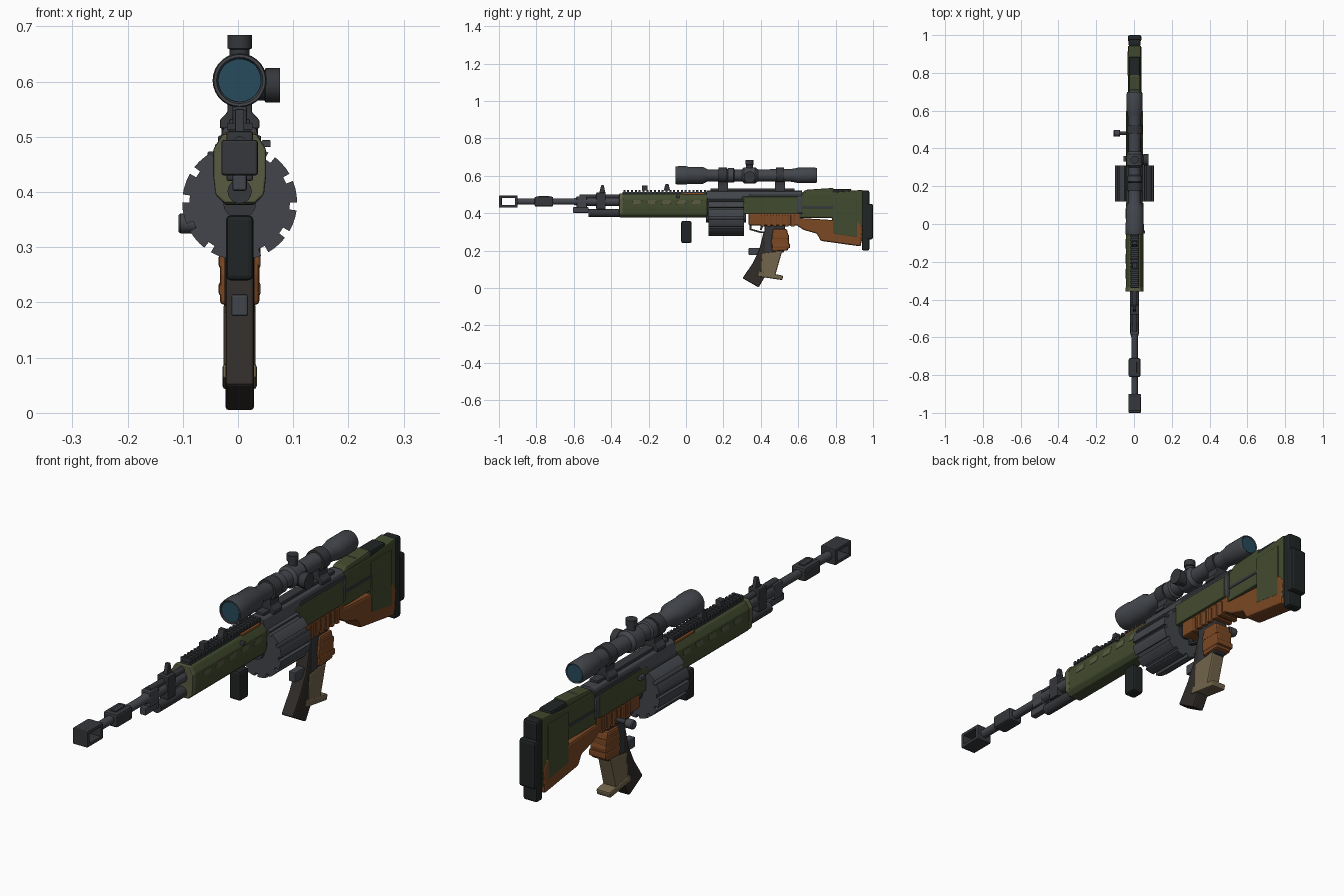
import bpy, bmesh, math
from mathutils import Vector, Matrix

CX = 0.003  # the weapon's centre plane


def mat(name, c):
    m = bpy.data.materials.new(name)
    m.diffuse_color = (*c, 1)
    return m


STEEL = mat("steel", (0.055, 0.06, 0.07))
DARK = mat("dark_steel", (0.035, 0.038, 0.043))
BLACK = mat("rubber", (0.015, 0.018, 0.018))
BROWN = mat("dark_brown", (0.03, 0.025, 0.022))
GREEN = mat("green", (0.055, 0.07, 0.028))
OLIVE = mat("olive", (0.1, 0.105, 0.055))
WOOD = mat("wood", (0.2, 0.065, 0.018))
TAN = mat("tan", (0.17, 0.13, 0.07))
GLASS = mat("glass", (0.02, 0.07, 0.11))


def finish(name, bm, m, bevel=0, smooth=False):
    bmesh.ops.recalc_face_normals(bm, faces=bm.faces)
    me = bpy.data.meshes.new(name)
    bm.to_mesh(me)
    bm.free()
    ob = bpy.data.objects.new(name, me)
    bpy.context.collection.objects.link(ob)
    me.materials.append(m)
    if bevel:
        b = ob.modifiers.new("bevel", "BEVEL")
        b.width, b.segments, b.limit_method = bevel, 2, "ANGLE"
    if smooth:
        bpy.ops.object.select_all(action="DESELECT")
        ob.select_set(True)
        bpy.context.view_layer.objects.active = ob
        bpy.ops.object.shade_smooth_by_angle(angle=math.radians(35))
    return ob


def prism(name, pts3, vec, m, bevel=0):
    bm = bmesh.new()
    f = bm.faces.new([bm.verts.new(p) for p in pts3])
    r = bmesh.ops.extrude_face_region(bm, geom=[f])
    bmesh.ops.translate(bm, vec=vec, verts=[v for v in r["geom"] if isinstance(v, bmesh.types.BMVert)])
    return finish(name, bm, m, bevel)


def side(name, pts, hw, m, bevel=0.004, x=0):
    """Side profile (y, z) extruded across x."""
    return prism(name, [(CX + x - hw, y, z) for y, z in pts], (2 * hw, 0, 0), m, bevel)


def section(name, pts, y0, y1, m, bevel=0.003):
    """Half cross-section (x, z), mirrored and extruded along y."""
    full = pts + [(-x, z) for x, z in reversed(pts)]
    return prism(name, [(CX + x, y0, z) for x, z in full], (0, y1 - y0, 0), m, bevel)


def box(name, y0, y1, z0, z1, hw, m, bevel=0.004, x=0):
    return side(name, [(y0, z0), (y1, z0), (y1, z1), (y0, z1)], hw, m, bevel, x)


def lathe(name, prof, centre, m, axis="Y", n=24):
    """Stacked rings (position, radius) along an axis through centre."""
    bm = bmesh.new()
    rot = {"Y": Matrix.Rotation(-math.pi / 2, 3, "X"), "X": Matrix.Rotation(math.pi / 2, 3, "Y"),
           "Z": Matrix.Identity(3)}[axis]
    rings = []
    for t, r in prof:
        rings.append([bm.verts.new(rot @ Vector((r * math.cos(a), r * math.sin(a), t)) + Vector(centre))
                      for a in [2 * math.pi * i / n for i in range(n)]])
    for a, b in zip(rings, rings[1:]):
        for i in range(n):
            j = (i + 1) % n
            bm.faces.new((a[i], a[j], b[j], b[i]))
    bm.faces.new(rings[0])
    bm.faces.new(rings[-1])
    return finish(name, bm, m, 0, True)


# muzzle brake: open frame around a side window
BZ = 0.462
box("muzzle_front", -1.0, -0.985, 0.43, 0.494, 0.033, DARK)
box("muzzle_rear", -0.915, -0.9, 0.43, 0.494, 0.033, DARK)
box("muzzle_top", -0.99, -0.91, 0.48, 0.494, 0.033, DARK)
box("muzzle_bottom", -0.99, -0.91, 0.43, 0.444, 0.033, DARK)

# barrel, gas block, front sight
lathe("barrel", [(-0.91, 0.017), (-0.6, 0.017), (-0.58, 0.023), (-0.3, 0.023)], (CX, 0, BZ), STEEL, n=16)
box("barrel_collar", -0.81, -0.71, 0.435, 0.488, 0.031, DARK, 0.008)
box("collar_rib", -0.79, -0.73, 0.485, 0.492, 0.012, DARK, 0.002)
lathe("gas_tube", [(-0.57, 0.013), (-0.34, 0.013)], (CX, 0, 0.488), DARK, n=12)
box("sight_block", -0.48, -0.43, 0.42, 0.51, 0.024, DARK)
side("front_sight", [(-0.465, 0.505), (-0.43, 0.505), (-0.44, 0.55), (-0.453, 0.55)], 0.008, DARK, 0.002)
box("gas_block", -0.585, -0.53, 0.43, 0.49, 0.022, STEEL)
lathe("lower_tube", [(-0.52, 0.022), (-0.3, 0.022)], (CX, 0, 0.401), DARK, n=16)
box("bayonet_lug", -0.605, -0.52, 0.402, 0.432, 0.013, STEEL)

# handguard with slanted vents
section("handguard", [(0.025, 0.376), (0.042, 0.393), (0.046, 0.43), (0.046, 0.475), (0.03, 0.502)],
        -0.355, 0.115, GREEN, 0.005)
section("handguard_cap", [(0.028, 0.38), (0.044, 0.395), (0.048, 0.43), (0.048, 0.477), (0.031, 0.505)],
        -0.358, -0.335, OLIVE, 0.004)
for i in range(5):
    y = -0.29 + i * 0.08
    side(f"handguard_vent_{i}", [(y, 0.447), (y + 0.045, 0.447), (y + 0.052, 0.47), (y + 0.007, 0.47)],
         0.0475, OLIVE, 0.001)
box("wood_insert", -0.02, 0.1, 0.49, 0.508, 0.03, WOOD)

# toothed top rail
box("rail_base", -0.34, 0.12, 0.498, 0.513, 0.02, DARK, 0.002)
for i in range(22):
    y = -0.335 + i * 0.0205
    box(f"rail_tooth_{i}", y, y + 0.011, 0.512, 0.525, 0.023, DARK, 0)
box("rear_sight_base", -0.235, -0.205, 0.52, 0.548, 0.013, DARK, 0.003)
side("rear_sight_leaf", [(-0.12, 0.52), (-0.085, 0.52), (-0.093, 0.555), (-0.11, 0.555)], 0.013, DARK, 0.002)

# receiver
section("receiver", [(0.034, 0.395), (0.04, 0.405), (0.042, 0.475), (0.03, 0.515), (0.015, 0.522)], 0.11, 0.62, STEEL)
box("receiver_panel", 0.3, 0.6, 0.397, 0.488, 0.0445, GREEN)
side("receiver_rib", [(0.32, 0.482), (0.62, 0.482), (0.62, 0.502), (0.34, 0.502)], 0.039, DARK, 0.003)
box("optic_rail", 0.13, 0.58, 0.515, 0.532, 0.019, DARK, 0.003)
box("left_catch", 0.33, 0.36, 0.457, 0.473, 0.008, STEEL, 0.002, -0.05)
box("right_catch", -0.05, -0.035, 0.481, 0.494, 0.008, STEEL, 0.002, 0.048)

# notched drum
pts = []
for k in range(12):
    a = math.radians(30 * k - 4)
    for d, r in [(-4, 0.091), (4, 0.091), (4, 0.104), (11, 0.104), (19, 0.104), (26, 0.104)]:
        t = a + math.radians(d)
        pts.append((CX + r * math.cos(t), 0.12, 0.381 + r * math.sin(t)))
prism("drum", pts, (0, 0.19, 0), STEEL)
lathe("drum_hub", [(0.108, 0.03), (0.322, 0.03)], (CX, 0, 0.381), DARK, n=16)

# hand stop below the handguard
box("hand_stop", -0.026, 0.03, 0.24, 0.358, 0.025, BLACK, 0.009)

# lower receiver with wooden ridges
box("lower_receiver", 0.335, 0.61, 0.335, 0.4, 0.036, WOOD, 0.006)
for i in range(6):
    y = 0.4 + i * 0.032
    box(f"lower_ridge_{i}", y, y + 0.02, 0.328, 0.39, 0.041, WOOD, 0.004)
side("trigger_guard", [(0.34, 0.337), (0.34, 0.31), (0.4, 0.293), (0.47, 0.293), (0.47, 0.303), (0.4, 0.303),
                       (0.35, 0.316), (0.35, 0.337)], 0.01, DARK, 0.002)
side("trigger", [(0.4, 0.337), (0.395, 0.31), (0.405, 0.31), (0.415, 0.337)], 0.006, STEEL, 0)

# pistol grip, curved magazine and tan heel
side("grip_core", [(0.42, 0.34), (0.53, 0.34), (0.525, 0.19), (0.42, 0.19)], 0.027, DARK, 0.006)
side("grip_wood", [(0.465, 0.315), (0.54, 0.315), (0.552, 0.25), (0.545, 0.2), (0.46, 0.195), (0.455, 0.25)],
     0.036, WOOD, 0.008)
for i in range(2):
    box(f"grip_ridge_{i}", 0.46, 0.556 - 0.006 * i, 0.212 + i * 0.05, 0.237 + i * 0.05, 0.038, WOOD, 0.005)
side("magazine", [(0.415, 0.3), (0.39, 0.2), (0.355, 0.13), (0.302, 0.052), (0.388, 0.003), (0.44, 0.09),
                  (0.465, 0.18), (0.47, 0.3)], 0.026, BROWN, 0.006)
box("magazine_catch", 0.335, 0.4, 0.175, 0.215, 0.015, STEEL)
side("tan_heel", [(0.405, 0.185), (0.515, 0.2), (0.475, 0.06), (0.4, 0.07)], 0.029, TAN, 0.006)
side("tan_foot", [(0.38, 0.062), (0.515, 0.042), (0.52, 0.066), (0.39, 0.09)], 0.031, TAN, 0.006)

# side handle
lathe("bolt_rod", [(-0.09, 0.009), (0, 0.009)], (CX, 0.48, 0.345), DARK, "X", 12)
lathe("bolt_knob", [(-0.111, 0.015), (-0.107, 0.018), (-0.08, 0.018), (-0.076, 0.014)], (CX, 0.48, 0.343), STEEL, "X", 16)

# stock
side("stock_body", [(0.59, 0.375), (0.78, 0.375), (0.8, 0.26), (0.945, 0.25), (0.945, 0.525), (0.8, 0.512),
                    (0.64, 0.512), (0.59, 0.49)], 0.033, GREEN, 0.006)
side("stock_shell", [(0.61, 0.5), (0.79, 0.5), (0.79, 0.535), (0.64, 0.525)], 0.03, GREEN, 0.008)
side("stock_spine", [(0.59, 0.425), (0.8, 0.425), (0.8, 0.438), (0.59, 0.438)], 0.0355, DARK, 0.002)
side("stock_wood", [(0.59, 0.375), (0.92, 0.355), (0.945, 0.32), (0.935, 0.222), (0.72, 0.252), (0.7, 0.29),
                    (0.63, 0.31), (0.59, 0.335)], 0.036, WOOD, 0.008)
side("stock_side_panel", [(0.785, 0.29), (0.915, 0.27), (0.915, 0.49), (0.785, 0.49)], 0.0375, GREEN, 0.004)
side("cheek_rest", [(0.7, 0.5), (0.885, 0.5), (0.885, 0.53), (0.7, 0.53)], 0.029, BLACK, 0.008)
box("butt_plate", 0.94, 0.98, 0.2, 0.522, 0.031, BLACK, 0.009)
box("butt_pad", 0.965, 1.0, 0.26, 0.45, 0.036, BLACK, 0.01)

# telescopic sight
SZ = 0.602
lathe("scope", [(-0.048, 0.039), (-0.055, 0.042), (-0.055, 0.047), (-0.04, 0.049), (0.0, 0.049), (0.01, 0.046),
                (0.09, 0.046), (0.115, 0.032), (0.22, 0.032), (0.225, 0.039), (0.255, 0.039), (0.26, 0.032),
                (0.3, 0.032), (0.31, 0.043), (0.37, 0.043), (0.385, 0.032), (0.56, 0.034), (0.585, 0.038),
                (0.6, 0.042), (0.69, 0.042), (0.7, 0.038), (0.692, 0.034)], (CX, 0, SZ), STEEL, n=28)
lathe("front_lens", [(-0.052, 0.039), (-0.046, 0.039)], (CX, 0, SZ), GLASS, n=28)
lathe("rear_lens", [(0.69, 0.034), (0.697, 0.034)], (CX, 0, SZ), GLASS, n=28)
lathe("top_turret", [(0.63, 0.018), (0.658, 0.018), (0.66, 0.022), (0.684, 0.022)], (CX, 0.34, 0), DARK, "Z", 16)
lathe("side_turret", [(0.02, 0.027), (0.045, 0.027), (0.047, 0.031), (0.073, 0.031)], (CX, 0.34, 0.593), DARK, "X", 16)

# scope mounts
for i, y in enumerate((0.175, 0.48)):
    lathe(f"mount_ring_{i}", [(y, 0.037), (y, 0.041), (y + 0.045, 0.041), (y + 0.045, 0.037)], (CX, 0, SZ), DARK, n=20)
    section(f"mount_foot_{i}", [(0.036, 0.515), (0.036, 0.53), (0.022, 0.545), (0.022, 0.58)], y - 0.005, y + 0.05, DARK)
